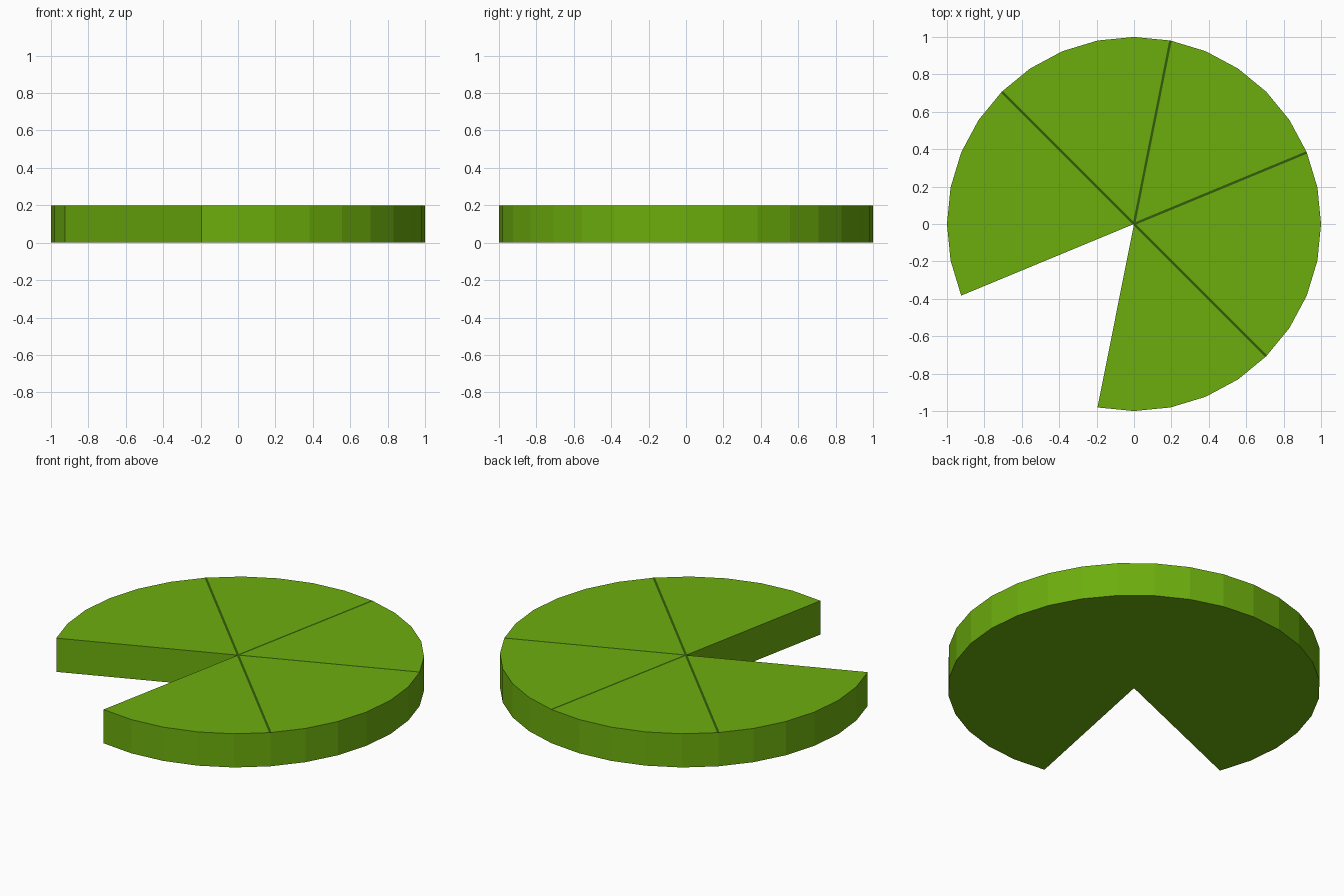
import bpy, bmesh
from math import radians, cos, sin
from mathutils import Matrix

if "Cube" in bpy.data.objects:
    bpy.data.objects.remove(bpy.data.objects["Cube"])

SIDES, HEIGHT = 32, 0.2
STEP = 360 / SIDES

def material(name, color):
    m = bpy.data.materials.new(name)
    m.diffuse_color = color
    m.use_nodes = True
    m.node_tree.nodes["Principled BSDF"].inputs["Base Color"].default_value = m.diffuse_color
    return m

def finish(bm, name, mat):
    me = bpy.data.meshes.new(name)
    bm.to_mesh(me)
    bm.free()
    me.materials.append(mat)
    ob = bpy.data.objects.new(name, me)
    bpy.context.collection.objects.link(ob)
    return ob

green = material("green", (0.15, 0.42, 0.004, 1))
dark_green = material("dark_green", (0.035, 0.11, 0.003, 1))

# Disc with one slice (5 of 32 segments) missing
bm = bmesh.new()
outline = [(0, 0)] + [(cos(radians(-101.25 + i * STEP)), sin(radians(-101.25 + i * STEP)))
                      for i in range(SIDES - 5 + 1)]
base = bm.faces.new([bm.verts.new((x, y, 0)) for x, y in outline])
ext = bmesh.ops.extrude_face_region(bm, geom=[base], use_keep_orig=True)
bmesh.ops.translate(bm, vec=(0, 0, HEIGHT),
                    verts=[v for v in ext["geom"] if isinstance(v, bmesh.types.BMVert)])
bmesh.ops.recalc_face_normals(bm, faces=bm.faces)
finish(bm, "sliced_disc", green)

# Thin flat cut lines between the remaining slices
for n, angle in enumerate((-45, 22.5, 78.75, 135), 1):
    bm = bmesh.new()
    bmesh.ops.create_grid(bm, x_segments=1, y_segments=1, size=0.5,
                          matrix=Matrix.Rotation(radians(angle), 4, 'Z')
                          @ Matrix.Translation((0.5, 0, HEIGHT + 0.0006))
                          @ Matrix.Diagonal((0.998, 0.013, 1, 1)))
    finish(bm, f"cut_line_{n}", dark_green)
